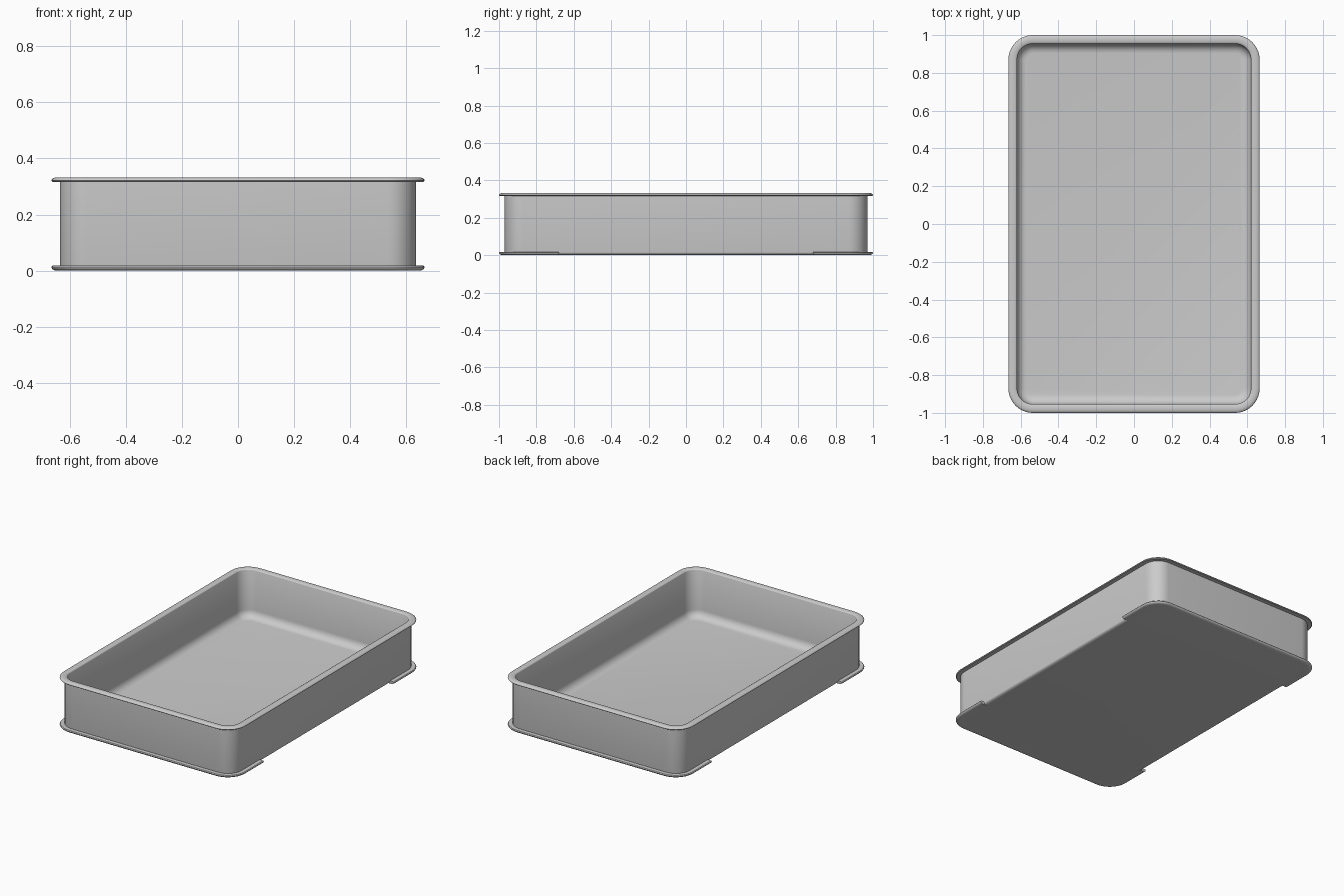
import bpy, bmesh, math

old = bpy.data.objects.get("Cube")
if old:
    bpy.data.objects.remove(old)

HX, HY, H = 0.665, 1.0, 0.333   # outer half sizes and height
CORNER = 0.13                   # outer corner radius
FLANGE_Y = 0.68                 # where the lower flange stops on the long sides
STEPS = 10

mat = bpy.data.materials.new("light grey")
mat.use_nodes = True
GREY = (0.6, 0.6, 0.6, 1)
mat.diffuse_color = GREY
mat.node_tree.nodes["Principled BSDF"].inputs["Base Color"].default_value = GREY


def corner_arc(k, inset):
    """Points around corner k of the rounded rectangle, inset from the outer edge."""
    sx = 1 if k in (0, 3) else -1
    sy = 1 if k in (0, 1) else -1
    r = max(CORNER - inset, 0.015)
    cx, cy = HX - inset - r, HY - inset - r
    angles = [math.pi / 2 * (k + i / STEPS) for i in range(STEPS + 1)]
    return [(sx * cx + r * math.cos(a), sy * cy + r * math.sin(a)) for a in angles]


def full_loop(inset):
    return [p for k in range(4) for p in corner_arc(k, inset)]


def end_path(inset):
    """Open U-shaped path around the back end."""
    x = HX - inset
    return [(x, FLANGE_Y)] + corner_arc(0, inset) + corner_arc(1, inset) + [(-x, FLANGE_Y)]


def sweep(name, path, profile, closed_path, closed_profile, turn=False):
    """Skin a profile of (inset, z) points along a path."""
    bm = bmesh.new()
    rows = [[bm.verts.new((x, y, z)) for x, y in path(d)] for d, z in profile]
    pairs = list(zip(rows, rows[1:]))
    if closed_profile:
        pairs.append((rows[-1], rows[0]))
    n = len(rows[0])
    for a, b in pairs:
        for i in range(n if closed_path else n - 1):
            j = (i + 1) % n
            bm.faces.new((a[i], a[j], b[j], b[i]))
    if closed_path:
        caps = (rows[0], rows[-1])
    else:
        caps = ([r[0] for r in rows], [r[-1] for r in rows])
    for cap in caps:
        bm.faces.new(cap)
    bmesh.ops.recalc_face_normals(bm, faces=bm.faces)
    mesh = bpy.data.meshes.new(name)
    bm.to_mesh(mesh)
    bm.free()
    mesh.materials.append(mat)
    obj = bpy.data.objects.new(name, mesh)
    bpy.context.collection.objects.link(obj)
    if turn:
        obj.rotation_euler.z = math.pi
    bpy.ops.object.select_all(action='DESELECT')
    obj.select_set(True)
    bpy.context.view_layer.objects.active = obj
    bpy.ops.object.shade_smooth_by_angle(angle=math.radians(40))


def arc(cx, cz, rx, rz, start, end, n=6):
    """Elliptical arc in (inset, z), angles in degrees."""
    steps = [math.radians(start + (end - start) * i / n) for i in range(n + 1)]
    return [(cx + rx * math.cos(a), cz + rz * math.sin(a)) for a in steps]


# Tray body: underside, wall, rounded lip, inner wall, floor fillet
body = (arc(0.055, 0.015, 0.025, 0.015, 270, 180)
        + [(0.03, H - 0.016), (0.004, H - 0.016)]
        + arc(0.022, H - 0.012, 0.022, 0.012, 180, 90)
        + arc(0.026, H - 0.008, 0.02, 0.008, 90, 0, 4)
        + arc(0.096, 0.065, 0.05, 0.05, 180, 270))
sweep("tray_body", full_loop, body, True, False)

# Lower flanges wrapping both short ends
flange = ([(0.035, 0.018), (0.004, 0.018)]
          + arc(0.022, 0.013, 0.022, 0.013, 180, 270)
          + [(0.055, 0.0)])
for name, turn in (("back_foot_flange", False), ("front_foot_flange", True)):
    sweep(name, end_path, flange, False, True, turn)
